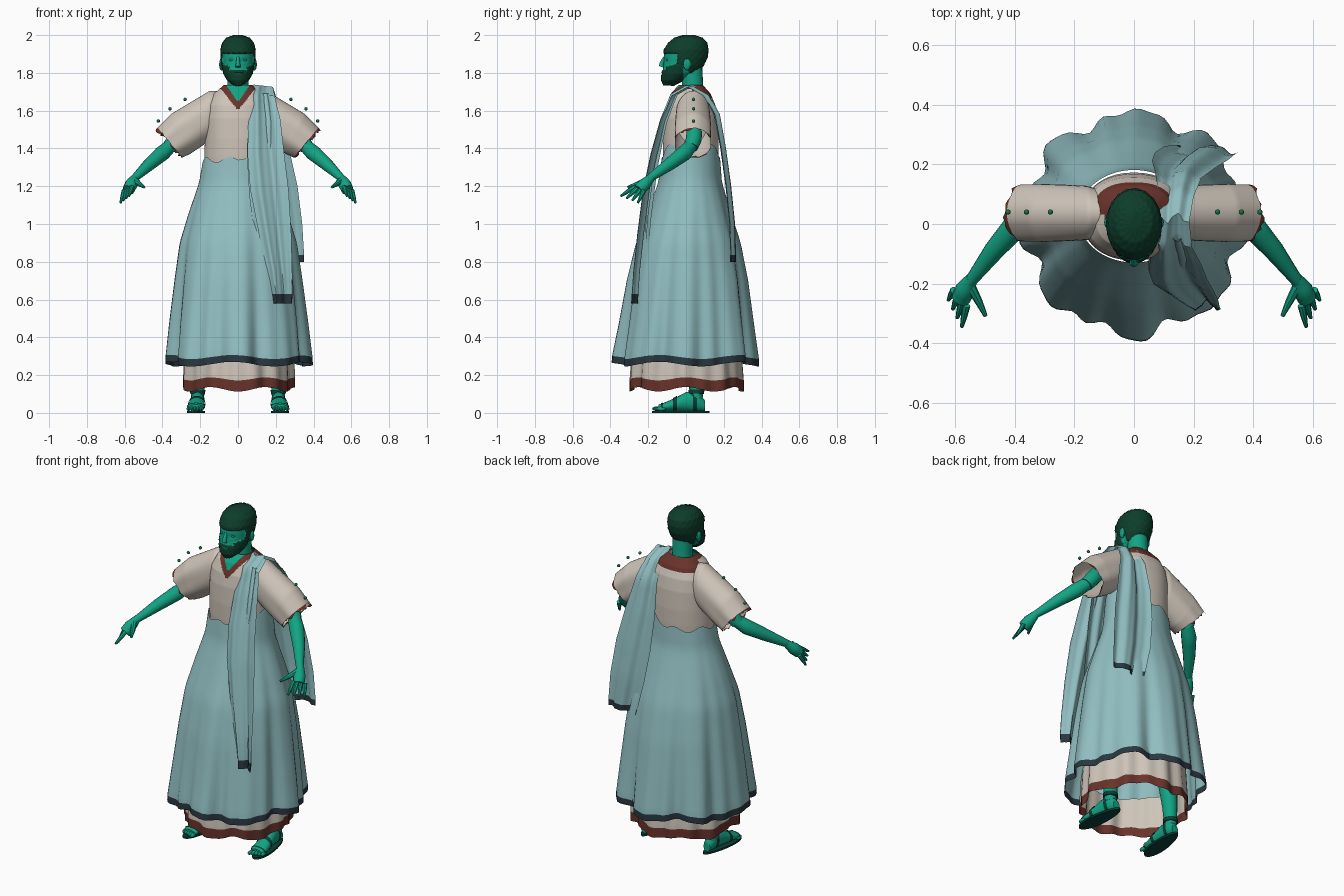
import bpy, bmesh, random
from math import sin, cos, pi, tau, copysign
from mathutils import Vector

random.seed(4)
if "Cube" in bpy.data.objects:
    bpy.data.objects.remove(bpy.data.objects["Cube"])

COLOURS = {
    "skin": (0.006, 0.37, 0.23), "hair": (0.004, 0.047, 0.024),
    "cream cloth": (0.62, 0.555, 0.485), "blue cloth": (0.28, 0.51, 0.53),
    "navy trim": (0.022, 0.038, 0.05), "red trim": (0.14, 0.033, 0.024),
    "stud green": (0.01, 0.17, 0.06), "sandal": (0.004, 0.05, 0.038),
}
MATS = {}
for key, rgb in COLOURS.items():
    m = bpy.data.materials.new(key)
    m.use_nodes = True
    m.diffuse_color = (*rgb, 1)
    bsdf = m.node_tree.nodes["Principled BSDF"]
    bsdf.inputs["Base Color"].default_value = (*rgb, 1)
    bsdf.inputs["Roughness"].default_value = 0.8
    MATS[key] = m
made = []


def grid(name, f, nu, nv, rule, closed=True, cap=False):
    """Surface f(u, v); rule gives a colour name from face centre and row, or just a name."""
    bm = bmesh.new()
    rows = [[bm.verts.new(f(i / nu, j / nv)) for i in range(nu if closed else nu + 1)]
            for j in range(nv + 1)]
    names = []
    for j in range(nv):
        for i in range(nu):
            k = (i + 1) % len(rows[0])
            face = bm.faces.new((rows[j][i], rows[j][k], rows[j + 1][k], rows[j + 1][i]))
            col = rule if isinstance(rule, str) else rule(face.calc_center_median(), j)
            if col not in names:
                names.append(col)
            face.material_index = names.index(col)
    if cap:
        for r in (rows[0], rows[-1]):
            bm.faces.new(r)
    bmesh.ops.recalc_face_normals(bm, faces=bm.faces)
    mesh = bpy.data.meshes.new(name)
    bm.to_mesh(mesh)
    bm.free()
    for n in names:
        mesh.materials.append(MATS[n])
    ob = bpy.data.objects.new(name, mesh)
    bpy.context.collection.objects.link(ob)
    made.append(ob)


def along(table, v):
    """Blend between rows of a table, v from 0 to 1."""
    t = min(max(v, 0), 1) * (len(table) - 1)
    i = min(int(t), len(table) - 2)
    return [a + (b - a) * (t - i) for a, b in zip(table[i], table[i + 1])]


def tube(name, pts, colour, n=10, steps=3):
    """Round tube through (x, y, z, radius) points."""
    turn = (Vector(pts[-1][:3]) - Vector(pts[0][:3])).to_track_quat("Z", "Y")

    def f(u, v):
        x, y, z, r = along(pts, v)
        return Vector((x, y, z)) + turn @ Vector((r * cos(tau * u), r * sin(tau * u), 0))
    grid(name, f, n, steps * (len(pts) - 1), colour, cap=True)


def ball(name, c, r, colour, n=10):
    def f(u, v):
        a, b = tau * u, pi * (0.03 + 0.94 * v)
        return (c[0] + r[0] * sin(b) * cos(a), c[1] + r[1] * sin(b) * sin(a), c[2] + r[2] * cos(b))
    grid(name, f, n, 6, colour, cap=True)


# Outer skirt: flared, with folds that deepen towards the hem
SKIRT = [(1.34, .187, .155), (1.22, .205, .168), (1.05, .262, .222), (.9, .305, .272),
         (.7, .33, .312), (.48, .354, .342), (.295, .37, .368)]


def skirt(u, v):
    a = tau * u
    z, rx, ry = along(SKIRT, v / .965)
    fold = 1 + v ** 1.5 * (.055 * cos(8 * a) + .03 * cos(13 * a + 1) + .02 * sin(21 * a))
    if v < .1:
        z += (.1 * max(0, cos(a)) + .014 * cos(7 * a)) * (1 - v / .1)
    z += v ** 4 * .012 * cos(5 * a + 2) - max(0, v - .965) * 1.05
    return rx * fold * cos(a), .026 * (1 - v) + ry * fold * sin(a), z


grid("outer_skirt", skirt, 112, 28, lambda c, j: "navy trim" if j == 27 else "blue cloth")

# Short under tunic flounce with a red hem
UNDER = [(.36, .282, .282), (.27, .286, .288), (.18, .29, .295), (.125, .29, .295)]


def under(u, v):
    a = tau * u
    z, rx, ry = along(UNDER, v)
    fold = 1 + .025 * cos(9 * a) + .025 * cos(16 * a + 1)
    return rx * fold * cos(a), ry * fold * sin(a), z + v * .012 * cos(6 * a)


grid("under_tunic_flounce", under, 96, 9, lambda c, j: "red trim" if j > 5 else "cream cloth")

# Tunic bodice with a V collar in front and a round one behind
BODICE = [(1.27, .178, .142), (1.36, .178, .146), (1.45, .175, .147), (1.56, .172, .142),
          (1.63, .16, .13), (1.69, .128, .105), (1.735, .075, .065)]


def bodice(u, v):
    z, rx, ry = along(BODICE, v)
    x, y = (copysign(abs(t) ** (1 - .25 * v), t) for t in (cos(tau * u), sin(tau * u)))
    return rx * x, .025 + ry * y, z


def collar(c, row):
    if c.y < .03:
        if abs(c.x) < (c.z - 1.645) * .7:
            return "skin"
        if abs(c.x) < (c.z - 1.6) * .78:
            return "red trim"
    return "red trim" if c.z > (1.668 if c.y > .03 else 1.715) else "cream cloth"


grid("bodice", bodice, 160, 96, collar)

# Neck
tube("neck", [(0, .045, 1.66, .062), (0, .035, 1.73, .056), (0, .03, 1.83, .056)], "skin", 20)

# Head: height, front, back, half width; hair and beard are raised areas
HEAD = [(1.738, -.115, -.06, .022), (1.765, -.128, -.01, .055), (1.8, -.126, .05, .074),
        (1.84, -.118, .088, .082), (1.88, -.118, .108, .086), (1.92, -.112, .114, .088),
        (1.955, -.09, .108, .08), (1.98, -.06, .085, .06), (1.994, -.015, .045, .022)]


def hairy(p, row=0):
    front = p.y < -.07
    line = 1.9 if p.y < -.045 else 1.85 if p.y < .015 else 1.8
    if p.z > line:
        return "hair"
    lip = front and abs(p.x) < .02 and 1.793 < p.z < 1.803
    beard = p.z < (1.815 if front and abs(p.x) < .045 else 1.85 + .25 * (p.y + .04)) and p.y < -.015
    return "hair" if beard and not lip else "skin"


def head(u, v):
    a = tau * u
    z, y0, y1, rx = along(HEAD, v)
    p = Vector((rx * cos(a), (y0 + y1) / 2 + (y1 - y0) / 2 * sin(a), z))
    if hairy(p) == "hair":
        p += (p - Vector((0, 0, 1.87))).normalized() * (.006 + .0015 * sin(18 * a) * cos(v * 50))
    elif p.y < -.07:
        p.y += .006 * max(0, 1 - abs(z - 1.868) / .02) * max(0, 1 - abs(abs(p.x) - .034) / .026)
    return p


grid("head", head, 80, 64, hairy, cap=True)
tube("nose", [(0, -.112, 1.885, .008), (0, -.13, 1.85, .011), (0, -.13, 1.832, .015)], "skin")
for s, side in ((1, "left"), (-1, "right")):
    ball(side + "_ear", (s * .088, .005, 1.845), (.012, .02, .032), "skin")
    ball(side + "_eye", (s * .034, -.098, 1.868), (.014, .009, .007), "skin")

# Sleeves: upper edge x, z, lower edge x, z, half depth
SLEEVE = [(.07, 1.70, .12, 1.46, .07), (.15, 1.705, .165, 1.43, .092), (.25, 1.645, .21, 1.4, .097),
          (.35, 1.585, .255, 1.37, .1), (.435, 1.5, .3, 1.35, .098)]
# Foot: y, half width, height
FOOT = [(.1, .022, .055), (.065, .034, .105), (.0, .037, .1), (-.06, .043, .068),
        (-.12, .046, .042), (-.145, .038, .034)]
for s, side in ((1, "left"), (-1, "right")):
    def sleeve(u, v):
        a = tau * u
        x0, z0, x1, z1, d = along(SLEEVE, v)
        k = .5 + .5 * cos(a)
        rag = random.uniform(-.012, .006) if v == 1 else 0
        w = 1 + .05 * v * cos(6 * a)
        return s * (x1 + (x0 - x1) * k + rag), .037 + d * w * sin(a), z1 + (z0 - z1) * k - rag
    grid(side + "_sleeve", sleeve, 40, 36, lambda c, j: "red trim" if j == 35 else "cream cloth")
    for i, (x, z) in enumerate(((.28, 1.66), (.36, 1.61), (.422, 1.545))):
        ball(f"{side}_stud_{i}", (s * x, .04, z), (.009,) * 3, "stud green")

    # Arms and hands
    tube(side + "_upper_arm", [(s * .3, .045, 1.49, .042), (s * .335, .04, 1.445, .042),
                               (s * .365, .025, 1.405, .038)], "skin", 14)
    tube(side + "_forearm", [(s * .335, .045, 1.435, .032), (s * .4, -.01, 1.375, .042),
                             (s * .47, -.09, 1.315, .034), (s * .55, -.195, 1.24, .02)], "skin", 14)
    tube(side + "_palm", [(s * .543, -.18, 1.25, .02), (s * .565, -.22, 1.21, .034),
                          (s * .58, -.25, 1.18, .032)], "skin", 12)
    for i in range(4):
        tip = (s * (.622 - .015 * i), -.255 - .03 * i, 1.112 + .012 * i)
        root = (s * (.603 - .014 * i), -.222 - .017 * i, 1.178 + .006 * i)
        mid = [(p + q) / 2 for p, q in zip(root, tip)]
        tube(f"{side}_finger_{i}", [(*root, .013), (*mid, .011), (*tip, .006)], "skin", 8, 2)
    tube(side + "_thumb", [(s * .55, -.205, 1.235, .018), (s * .52, -.26, 1.21, .013),
                           (s * .497, -.308, 1.195, .007)], "skin", 8)

    # Legs, feet and sandals
    tube(side + "_leg", [(s * .215, .055, .07, .033), (s * .212, .053, .2, .042),
                         (s * .2, .05, .33, .052), (s * .18, .04, .45, .05)], "skin", 14)

    def foot(u, v, grow=1.0):
        y, w, h = along(FOOT, v)
        a = tau * u
        return s * (.215 - .06 * y + w * grow * cos(a)), y, .01 + h * grow * (.5 + .5 * sin(a))
    grid(side + "_foot", foot, 20, 15, "skin", cap=True)
    for i in range(5):
        ball(f"{side}_toe_{i}", (s * (.193 + .017 * i), -.155 + .006 * i, .022),
             (.011, .025, .012), "skin", 8)
    for i, start in enumerate((.22, .56, .82)):
        grid(f"{side}_strap_{i}", lambda u, v: foot(u, start + .07 * v, 1.08), 20, 2, "sandal")
    tube(side + "_ankle_strap", [(s * .215, .055, .1, .041), (s * .214, .055, .122, .042)], "sandal", 18)

    def sole(u, v):
        a, y = tau * u, cos(tau * u)
        return s * (.22 + .014 * y + (.045 + .008 * y) * sin(a)), -.028 - .152 * y, .011 * v
    grid(side + "_sole", sole, 28, 1, "sandal", cap=True)

# Shoulder drape: inner x, outer x, y, z, running from the back hem over to the front hem
DRAPE = [(.15, .35, .25, .8), (.14, .35, .25, .835), (.1, .34, .245, 1.0), (.07, .315, .225, 1.2),
         (.06, .27, .198, 1.4), (.07, .225, .165, 1.58), (.08, .2, .105, 1.69), (.082, .185, .02, 1.738),
         (.065, .195, -.065, 1.69), (.055, .225, -.12, 1.55), (.05, .245, -.17, 1.37),
         (.065, .268, -.21, 1.18), (.11, .282, -.24, .95), (.155, .287, -.262, .75),
         (.175, .29, -.27, .63), (.18, .285, -.273, .58)]


def drape(u, v):
    x0, x1, y, z = along(DRAPE, v)
    wave = .015 * cos(3 * pi * u + .6) + .003 * cos(8 * pi * u + 4 * v)
    droop = .012 * u if abs(v - .47) < .1 else 0
    return x0 + (x1 - x0) * u, y + wave, z - droop


grid("shoulder_drape", drape, 30, 60, lambda c, j: "navy trim" if j < 4 or j > 55 else "blue cloth", False)

# Shorter inner layer of the drape, ending on a slant
INNER = [(.07, .17, -.05, 1.69), (.05, .2, -.11, 1.55), (.048, .2, -.16, 1.35), (.06, .2, -.195, 1.15),
         (.085, .19, -.215, .95)]


def inner(u, v):
    x0, x1, y, z = along(INNER, v)
    return x0 + (x1 - x0) * u, y + .008 * cos(4 * pi * u), z - .25 * v * v * u


grid("inner_drape", inner, 16, 16, "blue cloth", False)

# Smooth shading with sharp creases kept
bpy.ops.object.select_all(action="DESELECT")
for ob in made:
    ob.select_set(True)
bpy.context.view_layer.objects.active = made[0]
bpy.ops.object.shade_smooth_by_angle(angle=.7)
